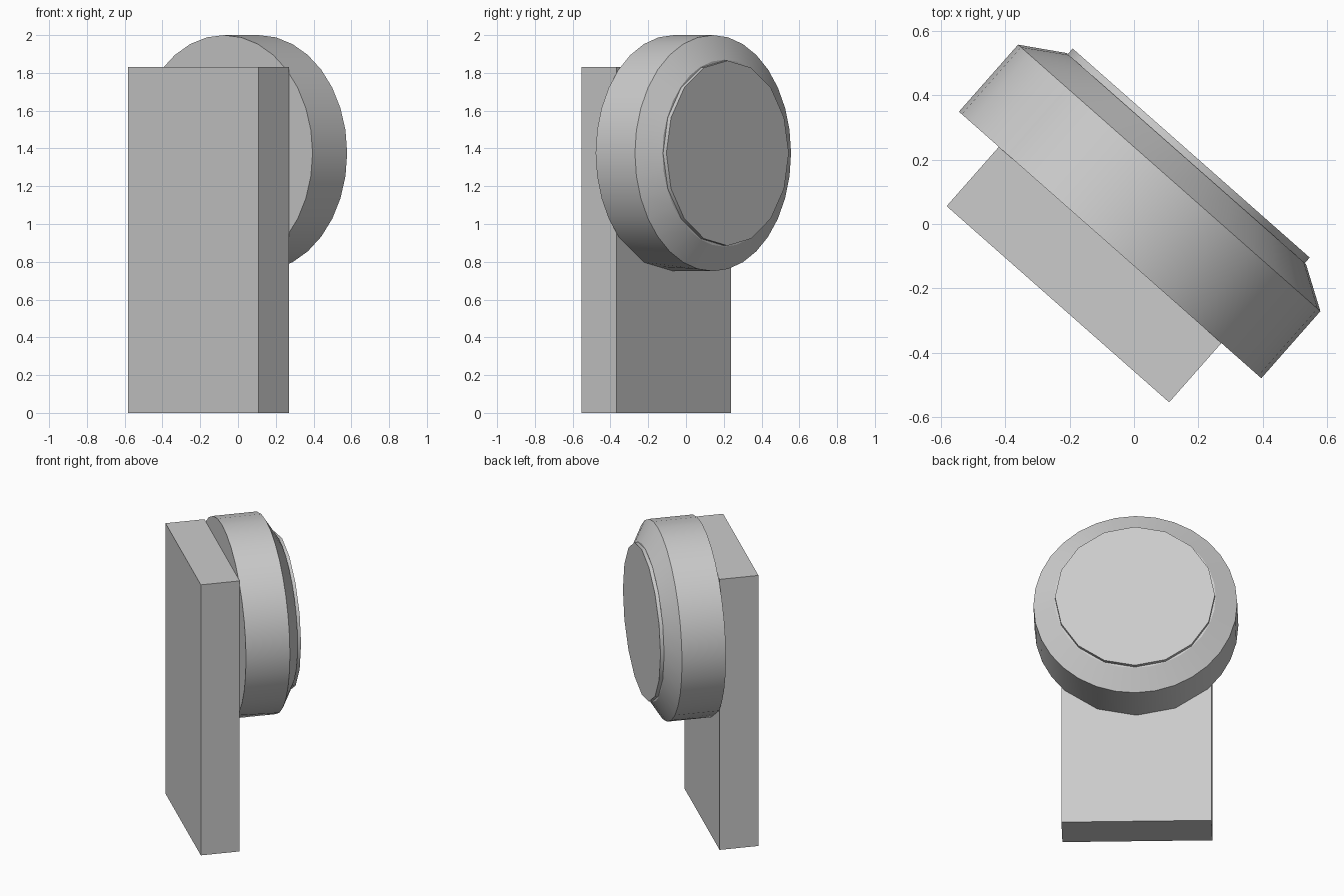
import bpy, bmesh
from math import sin, cos, pi, radians
from mathutils import Matrix

cube = bpy.data.objects.get("Cube")
if cube:
    bpy.data.objects.remove(cube, do_unlink=True)

grey = bpy.data.materials.new("plain_grey")
grey.use_nodes = True
color = (0.6, 0.6, 0.6, 1)
grey.diffuse_color = color
grey.node_tree.nodes["Principled BSDF"].inputs["Base Color"].default_value = color

# Shared frame: origin at the centre of the drum's front face, +y along its axis
FRAME = Matrix.Translation((-0.074, -0.065, 1.375)) @ Matrix.Rotation(radians(-41.4), 4, "Z")


def finish(name, bm, smooth):
    bmesh.ops.recalc_face_normals(bm, faces=bm.faces)
    mesh = bpy.data.meshes.new(name)
    bm.to_mesh(mesh)
    bm.free()
    mesh.materials.append(grey)
    obj = bpy.data.objects.new(name, mesh)
    bpy.context.collection.objects.link(obj)
    obj.matrix_world = FRAME
    if smooth:
        bpy.ops.object.select_all(action="DESELECT")
        obj.select_set(True)
        bpy.context.view_layer.objects.active = obj
        bpy.ops.object.shade_smooth_by_angle(angle=radians(30))
    return obj


def turned(name, profile, sides, flat_bottom=False):
    """Revolve (depth, radius) pairs around the y axis, capping both ends."""
    bm = bmesh.new()
    rings = []
    for k, (depth, radius) in enumerate(profile):
        ring = []
        for i in range(sides):
            a = 2 * pi * i / sides
            r = radius
            # The first ring is coarser along its underside
            if flat_bottom and k == 0 and i % 2 and cos(a) < -0.7:
                r *= cos(2 * pi / sides)
            ring.append(bm.verts.new((r * sin(a), depth, r * cos(a))))
        rings.append(ring)
    for a, b in zip(rings, rings[1:]):
        for i in range(sides):
            j = (i + 1) % sides
            bm.faces.new((a[i], a[j], b[j], b[i]))
    bm.faces.new(rings[0])
    bm.faces.new(rings[-1])
    return finish(name, bm, True)


# Upright slab against the drum's front face
bm = bmesh.new()
bmesh.ops.create_cube(bm, size=1)
bmesh.ops.scale(bm, vec=(0.92, 0.245, 1.83), verts=bm.verts)
bmesh.ops.translate(bm, vec=(0, -0.1225, 0.915 - 1.375), verts=bm.verts)
finish("upright_slab", bm, False)

# Round drum with a chamfered rear rim, and the thin cap behind it
turned("drum", [(0, 0.625), (0.277, 0.625), (0.357, 0.495)], 32, True)
turned("rear_cap", [(0.34, 0.49), (0.38, 0.49)], 16)
